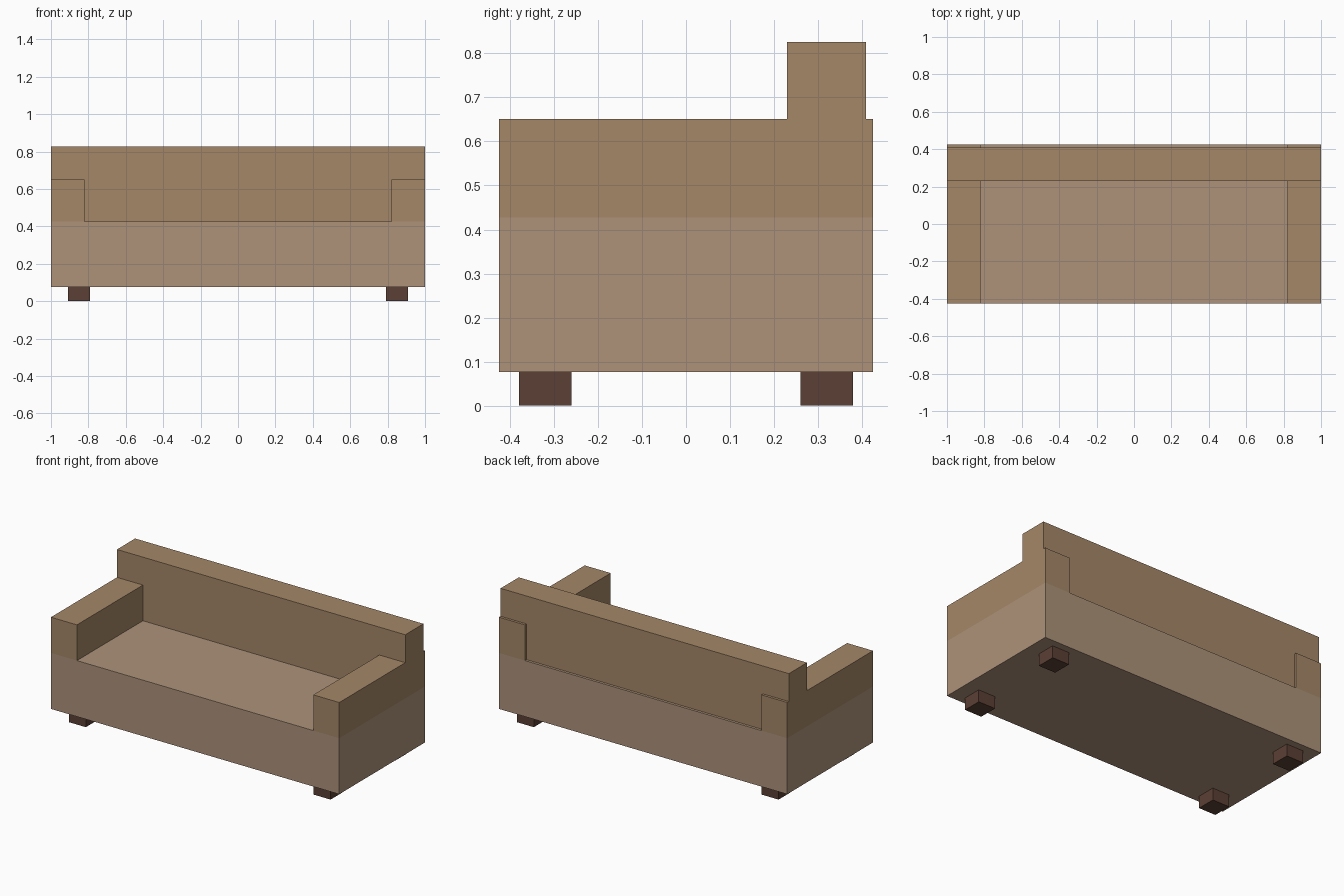
import bpy
import bmesh

if "Cube" in bpy.data.objects:
    bpy.data.objects.remove(bpy.data.objects["Cube"])


def material(name, color):
    m = bpy.data.materials.new(name)
    m.diffuse_color = (*color, 1)
    m.use_nodes = True
    m.node_tree.nodes["Principled BSDF"].inputs["Base Color"].default_value = m.diffuse_color
    return m


def box(name, lo, hi, mat):
    """Axis-aligned box between two corners."""
    bm = bmesh.new()
    bmesh.ops.create_cube(bm, size=1)
    for v in bm.verts:
        v.co = [(hi[i] - lo[i]) * v.co[i] for i in range(3)]
    mesh = bpy.data.meshes.new(name)
    bm.to_mesh(mesh)
    bm.free()
    mesh.materials.append(mat)
    obj = bpy.data.objects.new(name, mesh)
    obj.location = [(a + b) / 2 for a, b in zip(lo, hi)]
    bpy.context.collection.objects.link(obj)
    return obj


seat_fabric = material("seat_fabric", (0.42, 0.29, 0.195))
frame_fabric = material("frame_fabric", (0.376, 0.242, 0.138))
dark_wood = material("dark_wood", (0.105, 0.05, 0.035))

SEAT_BOTTOM, SEAT_TOP = 0.076, 0.427
DEPTH = 0.425

# Seat block and backrest
box("seat", (-1, -DEPTH, SEAT_BOTTOM), (1, DEPTH, SEAT_TOP), seat_fabric)
box("backrest", (-1, 0.229, SEAT_TOP), (1, 0.409, 0.826), frame_fabric)

for side, sx in (("left", -1), ("right", 1)):
    # Armrest
    x0, x1 = sorted((sx * 0.82, sx))
    box(side + "_armrest", (x0, -DEPTH, SEAT_TOP), (x1, DEPTH, 0.651), frame_fabric)

    # Short square legs
    lx0, lx1 = sorted((sx * 0.79, sx * 0.908))
    for end, sy in (("front", -1), ("back", 1)):
        y0, y1 = sorted((sy * 0.26, sy * 0.379))
        box(f"{end}_{side}_leg", (lx0, y0, 0), (lx1, y1, SEAT_BOTTOM), dark_wood)
